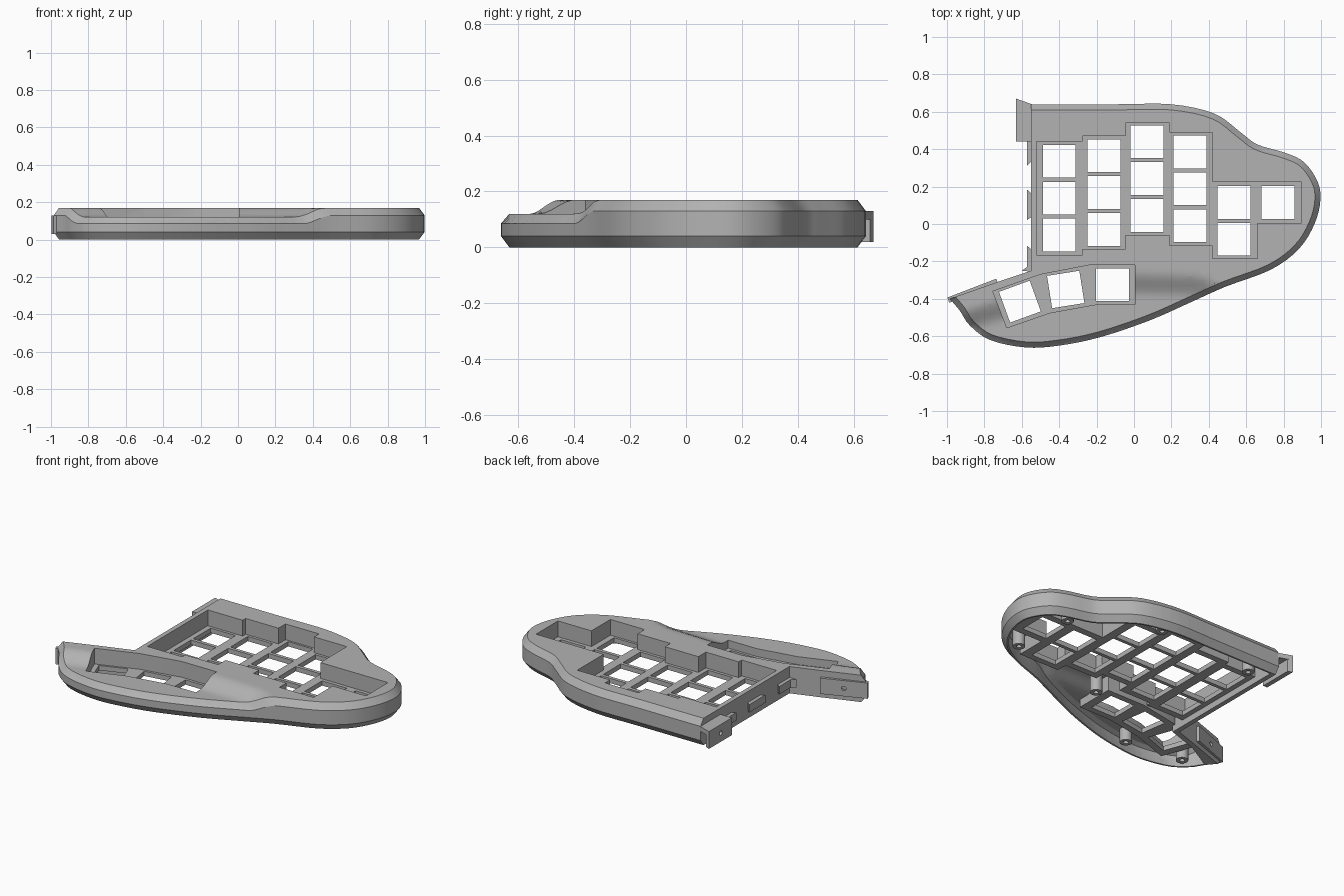
import bpy, bmesh, math
from mathutils import Vector

cube = bpy.data.objects.get("Cube")
if cube:
    bpy.data.objects.remove(cube)

grey = bpy.data.materials.new("shell_grey")
grey.use_nodes = True
COLOUR = (0.45, 0.45, 0.45, 1)
grey.diffuse_color = COLOUR
grey.node_tree.nodes["Principled BSDF"].inputs["Base Color"].default_value = COLOUR


def finish(bm, name):
    bmesh.ops.recalc_face_normals(bm, faces=bm.faces)
    mesh = bpy.data.meshes.new(name)
    bm.to_mesh(mesh)
    bm.free()
    mesh.materials.append(grey)
    obj = bpy.data.objects.new(name, mesh)
    bpy.context.collection.objects.link(obj)
    return obj


def loft(bm, rings):
    loops = [[bm.verts.new(p) for p in ring] for ring in rings]
    n = len(loops[0])
    for a, b in zip(loops, loops[1:]):
        for i in range(n):
            j = (i + 1) % n
            bm.faces.new((a[i], a[j], b[j], b[i]))
    bm.faces.new(loops[0][::-1])
    bm.faces.new(loops[-1])


def prisms(name, polys, z0, z1):
    bm = bmesh.new()
    for poly in polys:
        loft(bm, [[(x, y, z) for x, y in poly] for z in (z0, z1)])
    return finish(bm, name)


def rect(cx, cy, w, h, deg=0):
    c, s = math.cos(math.radians(deg)), math.sin(math.radians(deg))
    return [(cx + c * u * w / 2 - s * v * h / 2, cy + s * u * w / 2 + c * v * h / 2)
            for u, v in ((-1, -1), (1, -1), (1, 1), (-1, 1))]


def disc(x, y, r, n=20):
    return [(x + r * math.cos(i * math.tau / n), y + r * math.sin(i * math.tau / n))
            for i in range(n)]


def grow(poly, d):
    pts = [Vector(p) for p in poly]
    area = sum(a.x * b.y - a.y * b.x for a, b in zip(pts, pts[1:] + pts[:1]))
    d = d if area > 0 else -d
    out = []
    for i, p in enumerate(pts):
        e1 = (p - pts[i - 1]).normalized()
        e2 = (pts[(i + 1) % len(pts)] - p).normalized()
        n1, n2 = Vector((e1.y, -e1.x)), Vector((e2.y, -e2.x))
        out.append(tuple(p + d * (n1 + n2) / (1 + n1.dot(n2))))
    return out


def cut(target, cutter):
    mod = target.modifiers.new("cut", 'BOOLEAN')
    mod.operation, mod.solver, mod.object = 'DIFFERENCE', 'EXACT', cutter
    cutter.hide_render = True
    bpy.context.view_layer.objects.active = target
    bpy.ops.object.modifier_apply(modifier=mod.name)
    bpy.data.objects.remove(cutter)


# Outer contour, clockwise from the back left end to the thumb tip
KEYS = [Vector(p) for p in (
    (-.55, .64), (-.1, .64), (.2, .64), (.43, .59), (.57, .49), (.66, .425), (.81, .38),
    (.91, .33), (.98, .23), (.997, .13), (.965, 0), (.88, -.135), (.73, -.245),
    (.49, -.335), (.3, -.42), (.085, -.515), (-.18, -.605), (-.4, -.65), (-.58, -.66),
    (-.77, -.62), (-.88, -.54), (-.93, -.465), (-.985, -.4))]
STEPS = 4
contour = []
ext = [KEYS[0]] + KEYS + [KEYS[-1]]
for p0, p1, p2, p3 in zip(ext, ext[1:], ext[2:], ext[3:]):
    for k in range(STEPS):
        t = k / STEPS
        contour.append(p1 + (p2 - p0) * t / 2 + (2 * p0 - 5 * p1 + 4 * p2 - p3) * t * t / 2
                       + (3 * p1 - p0 - 3 * p2 + p3) * t ** 3 / 2)
contour.append(KEYS[-1])
tangents = [(contour[min(i + 1, len(contour) - 1)] - contour[max(i - 1, 0)]).normalized()
            for i in range(len(contour))]

# Lowered thumb rest: the centre line of the slope, as x and y
SLOPE = ((-1.1, -.6), (-.85, -.5), (-.5, -.4), (0, -.32), (.35, -.33), (.55, -.42), (1.1, -.85))


def drop(x, y):
    for (xa, ya), (xb, yb) in zip(SLOPE, SLOPE[1:]):
        if xa <= x <= xb:
            yc = ya + (yb - ya) * (x - xa) / (xb - xa)
            s = min(1, max(0, (yc + .07 - y) / .14))
            return .05 * s * s * (3 - 2 * s)
    return 0


def shell(name, levels, left, inner):
    rings = []
    for inset, z in levels:
        ring = [p + Vector((t.y, -t.x)) * inset for p, t in zip(contour, tangents)]
        if inner:
            ring = ring[:-STEPS]
            ring[0].x = -.52
        else:
            ring[-1] = contour[-1] + Vector((.94, .35)) * inset
        rings.append([(p.x, p.y, z) for p in ring + [Vector(q) for q in left]])
    bm = bmesh.new()
    loft(bm, rings)
    bmesh.ops.triangulate(bm, faces=bm.faces)
    # grid cuts so that the top can bend
    planes = [((-.95 + .06 * i, 0, 0), (1, 0, 0)) for i in range(28)]
    planes += [((0, -.63 + .025 * i, 0), (0, 1, 0)) for i in range(17)]
    for co, no in planes:
        bmesh.ops.bisect_plane(bm, geom=bm.verts[:] + bm.edges[:] + bm.faces[:],
                               dist=1e-5, plane_co=co, plane_no=no)
    bmesh.ops.triangulate(bm, faces=bm.faces)
    for v in bm.verts:
        v.co.z -= drop(v.co.x, v.co.y) * min(1, max(0, (v.co.z - .04) / .1))
    return finish(bm, name)


body = shell("case_body", ((.03, 0), (0, .04), (0, .13), (.03, .17)),
             [(-.73, -.31), (-.55, -.25)], False)
hollow = shell("hollow_cutter", ((.045, -.02), (.03, .05), (.03, .11), (.055, .14)),
               [(-.72, -.34), (-.52, -.275)], True)

# Key wells
main_well = [(-.52, .44), (-.275, .44), (-.275, .47), (-.045, .47), (-.045, .54), (.19, .54),
             (.19, .49), (.42, .49), (.42, .225), (.895, .225), (.895, .005), (.66, .005),
             (.66, -.185), (.42, -.185), (.42, -.115), (.19, -.115), (.19, -.06),
             (-.045, -.06), (-.045, -.135), (-.275, -.135), (-.275, -.165), (-.52, -.165)]
thumb_well = [(.005, -.22), (-.24, -.22), (-.5, -.27), (-.755, -.36), (-.68, -.555),
              (-.45, -.475), (-.2, -.43), (.005, -.43)]
bosses = ((.78, -.1), (.75, .3), (.26, .56), (-.42, .52), (.1, -.22), (-.4, -.55), (-.78, -.5))
for well in (main_well, thumb_well):
    cut(hollow, prisms("well_block", [grow(well, .022)], .04, .5))
cut(hollow, prisms("boss_block", [disc(x, y, .036) for x, y in bosses], .008, .5))
cut(body, hollow)
for well in (main_well, thumb_well):
    cut(body, prisms("well_cutter", [well], .07, .5))
cut(body, prisms("screw_cutter", [disc(x, y, .015, 12) for x, y in bosses], -.1, .06))

# Switch openings: column x, top y, count
openings = []
for x, top, count in ((-.4, .335, 3), (-.16, .365, 3), (.07, .44, 3), (.3, .385, 3),
                      (.535, .115, 2), (.77, .115, 1)):
    openings += [rect(x, top - .197 * i, .175, .175) for i in range(count)]
for x, y, deg in ((-.115, -.325, 0), (-.365, -.35, 9), (-.61, -.415, 20)):
    openings.append(rect(x, y, .175, .175, deg))
cut(body, prisms("switch_cutter", openings, -.1, .3))

# Joining flanges on the open left side
tab = prisms("back_tab_top", [[(-.545, .64), (-.63, .67), (-.63, .44), (-.545, .44)]], .1, .13)
tab_end = prisms("back_tab_end", [[(-.6, .658), (-.63, .67), (-.63, .44), (-.6, .44)]], .02, .13)
flange = prisms("thumb_flange", [rect(-.862, -.357, .28, .03, 21)], .03, .13)


def pin_hole(target, loc, deg):
    bpy.ops.mesh.primitive_cylinder_add(vertices=16, radius=.014, depth=.15, location=loc,
                                        rotation=(0, math.pi / 2, math.radians(deg)))
    cut(target, bpy.context.object)


pin_hole(tab_end, (-.615, .55, .075), 0)
pin_hole(flange, (-.862, -.357, .08), 111)

# Locating teeth along the left wall
prisms("left_teeth", [
    [(-.545, .44), (-.573, .44), (-.573, .31), (-.545, .34)],
    [(-.545, .16), (-.573, .185), (-.573, .02), (-.545, .04)],
    [(-.545, -.14), (-.573, -.115), (-.573, -.23), (-.6, -.25), (-.545, -.255)]], .05, .1)

bpy.ops.object.select_all(action='DESELECT')
body.select_set(True)
bpy.context.view_layer.objects.active = body
bpy.ops.object.shade_smooth_by_angle(angle=math.radians(25))
